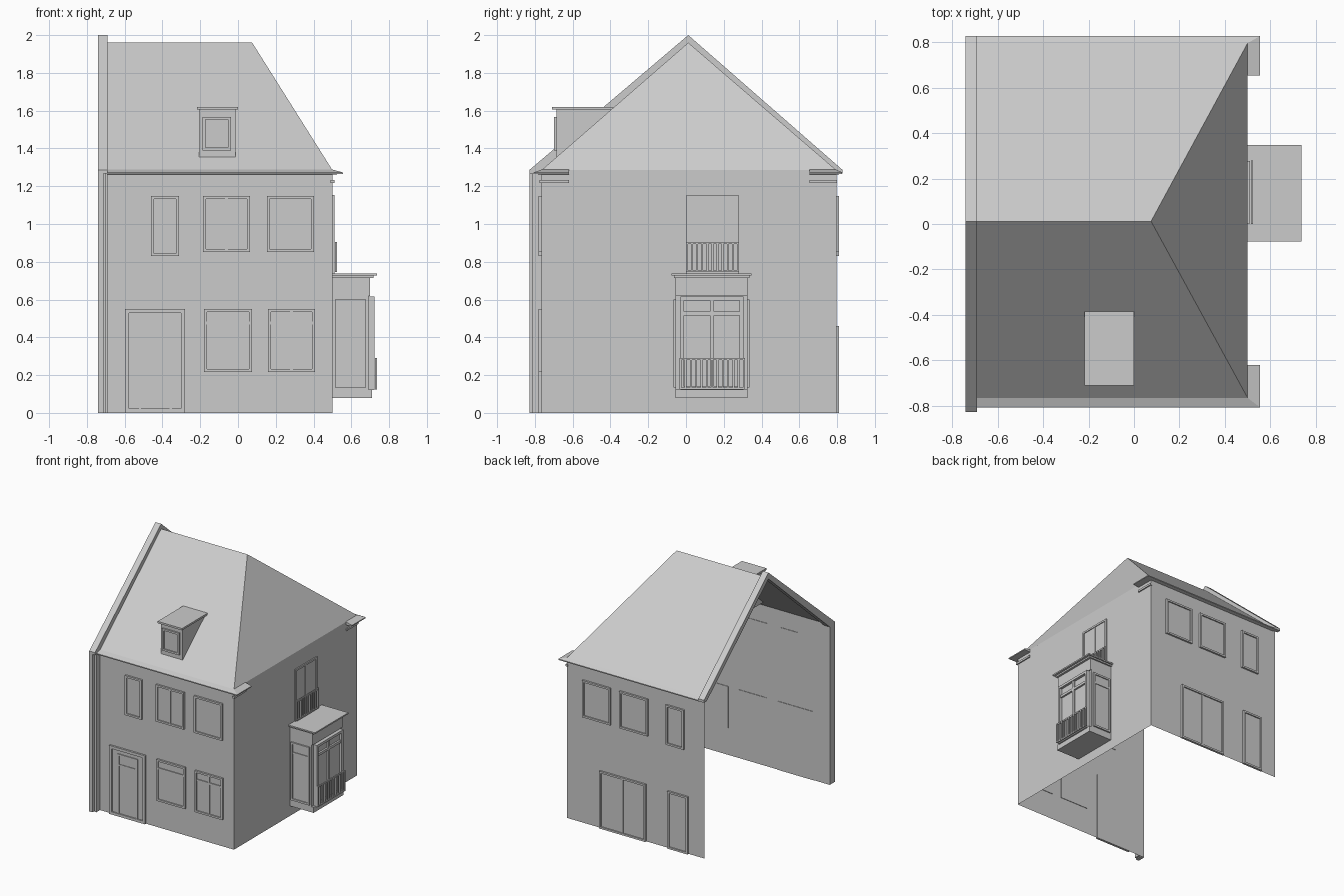
import bpy, bmesh
from mathutils import Matrix, Vector

cube = bpy.data.objects.get("Cube")
if cube:
    bpy.data.objects.remove(cube, do_unlink=True)

grey = bpy.data.materials.new("plain grey")
grey.use_nodes = True
grey.diffuse_color = (0.6, 0.6, 0.6, 1)
grey.node_tree.nodes["Principled BSDF"].inputs["Base Color"].default_value = (0.6, 0.6, 0.6, 1)

# Main dimensions
LEFT, RIGHT = -0.72, 0.5
FRONT, BACK = -0.765, 0.796
EAVE, RIDGE = 1.285, 1.96
MID, RIDGE_END = 0.012, 0.075


def finish(name, bm):
    mesh = bpy.data.meshes.new(name)
    bm.to_mesh(mesh)
    bm.free()
    mesh.materials.append(grey)
    obj = bpy.data.objects.new(name, mesh)
    bpy.context.collection.objects.link(obj)
    return obj


def boxes(name, corner_pairs):
    """One object from axis-aligned boxes, each given by two opposite corners."""
    bm = bmesh.new()
    for a, b in corner_pairs:
        a, b = Vector(a), Vector(b)
        size = [abs(v) for v in b - a]
        place = Matrix.Translation((a + b) / 2) @ Matrix.Diagonal((*size, 1))
        bmesh.ops.create_cube(bm, size=1, matrix=place)
    return finish(name, bm)


def shell(name, polygons):
    """Open sheet from polygons that share corners."""
    bm = bmesh.new()
    for poly in polygons:
        bm.faces.new([bm.verts.new(p) for p in poly])
    bmesh.ops.remove_doubles(bm, verts=bm.verts, dist=0.0001)
    return finish(name, bm)


def skin(name, rings):
    """Closed solid through matching cross-sections."""
    bm = bmesh.new()
    loops = [[bm.verts.new(p) for p in ring] for ring in rings]
    n = len(loops[0])
    for p, q in zip(loops, loops[1:]):
        for i in range(n):
            j = (i + 1) % n
            bm.faces.new((p[i], p[j], q[j], q[i]))
    bm.faces.new(loops[0])
    bm.faces.new(loops[-1])
    bmesh.ops.recalc_face_normals(bm, faces=bm.faces)
    return finish(name, bm)


# Wall planes: along, height, outward distance -> position
def on_front(a, z, d): return (a, FRONT - d, z)
def on_back(a, z, d): return (a, BACK + d, z)
def on_side(a, z, d): return (RIGHT + d, a, z)
def on_bay(a, z, d): return (0.69 + d, a, z)
def on_bay_front(a, z, d): return (a, -0.055 - d, z)
def on_bay_back(a, z, d): return (a, 0.325 + d, z)
def on_dormer(a, z, d): return (a, -0.685 - d, z)


def window(name, wall, a0, a1, z0, z1, bars=(), rails=(), depth=0.015, w=0.015, inner=0.004):
    """Frame, recessed pane, upright bars and cross rails (as fractions)."""
    parts = [(a0, a0 + w, z0, z1, depth), (a1 - w, a1, z0, z1, depth),
             (a0, a1, z1 - w, z1, depth), (a0, a1, z0, z0 + w, depth),
             (a0, a1, z0, z1, depth * 0.35)]
    for t in bars:
        m = a0 + (a1 - a0) * t
        parts.append((m - w / 2, m + w / 2, z0, z1, depth * 0.8))
    for t in rails:
        m = z0 + (z1 - z0) * t
        parts.append((a0, a1, m - w / 2, m + w / 2, depth * 0.8))
    return boxes(name, [(wall(p, r, -inner), wall(q, s, d)) for p, q, r, s, d in parts])


def railing(name, x, y0, y1, z0, z1, count):
    t = 0.005
    parts = [((x - t, y0, z), (x + t, y1, z + 2 * t)) for z in (z0, z1 - 2 * t)]
    for i in range(count):
        y = y0 + t + (y1 - y0 - 2 * t) * i / (count - 1)
        parts.append(((x - t, y - t, z0), (x + t, y + t, z1)))
    return boxes(name, parts)


# Walls, open on the party side
ground = [(LEFT, FRONT), (RIGHT, FRONT), (RIGHT, BACK), (LEFT, BACK)]
shell("walls", [[(*p, 0), (*q, 0), (*q, EAVE), (*p, EAVE)] for p, q in zip(ground, ground[1:])])

# Half-hipped roof
fl, fr, br, bl = [(*p, EAVE) for p in ground]
top_l, top_r = (LEFT, MID, RIDGE), (RIDGE_END, MID, RIDGE)
shell("roof", [[fl, fr, top_r, top_l], [fr, br, top_r], [br, bl, top_l, top_r]])

# Raised gable coping
T = 0.05
coping = [(-0.828, 1.287), (MID, 2.0), (0.828, 1.287), (0.828, 1.287 - 0.02),
          (BACK, 1.287 - 0.02), (MID, 2.0 - T), (FRONT, 1.287 - 0.02), (-0.828, 1.287 - 0.02)]
skin("gable_coping", [[(x, y, z) for y, z in coping] for x in (-0.741, -0.69)])

# Front pier with a downpipe beside it
boxes("front_pier", [((-0.741, -0.828, 0), (-0.712, FRONT, EAVE)),
                     ((-0.705, -0.812, 0), (-0.69, FRONT, EAVE))])

# Cornices returning round the corners, with a band under each return
for side, y, out, end in (("front", FRONT, -0.807, -0.62), ("back", BACK, 0.827, 0.653)):
    stations = [((-0.7, y), (-0.7, out)), ((RIGHT, y), (0.555, out)), ((RIGHT, end), (0.555, end))]
    skin(side + "_cornice", [[(*i, 1.262), (*o, 1.265), (*o, 1.273), (*i, 1.288)] for i, o in stations])
    lip = -0.01 if y < 0 else 0.004
    boxes(side + "_corner_band", [((0.49, y + lip, 1.217), (0.51, end, 1.233))])

# Dormer
boxes("dormer_body", [((-0.206, -0.685, 1.352), (-0.012, -0.38, 1.605))])
boxes("dormer_roof", [((-0.217, -0.71, 1.605), (0, -0.385, 1.62))])
window("dormer_window", on_dormer, -0.187, -0.037, 1.39, 1.567, depth=0.013)

# Front windows and door
window("front_upper_narrow_window", on_front, -0.46, -0.312, 0.83, 1.148)
window("front_upper_middle_window", on_front, -0.185, 0.063, 0.852, 1.148, bars=[0.5])
window("front_upper_end_window", on_front, 0.153, 0.402, 0.852, 1.148)
window("front_lower_middle_window", on_front, -0.18, 0.074, 0.217, 0.55, rails=[0.78])
window("front_lower_end_window", on_front, 0.159, 0.407, 0.217, 0.55, bars=[0.5], rails=[0.78])
window("front_door_surround", on_front, -0.598, -0.28, 0, 0.55, w=0.022)
window("front_door_leaf", on_front, -0.525, -0.35, 0.01, 0.5, rails=[0.82], depth=0.012, w=0.012)

# Back windows and doors
window("back_upper_end_window", on_back, 0.107, 0.357, 0.852, 1.148)
window("back_upper_middle_window", on_back, -0.223, 0.027, 0.852, 1.148)
window("back_upper_narrow_window", on_back, -0.545, -0.384, 0.83, 1.148)
window("back_double_door", on_back, -0.205, 0.205, 0, 0.46, bars=[0.5])
window("back_single_door", on_back, -0.58, -0.4, 0, 0.46)

# Bay on the side wall
boxes("bay_body", [((RIGHT, -0.055, 0.125), (0.69, 0.325, 0.72)),
                   ((RIGHT, -0.055, 0.62), (0.7, 0.325, 0.72))])
boxes("bay_base", [((RIGHT, -0.055, 0.08), (0.71, 0.325, 0.125))])
boxes("bay_roof", [((RIGHT, -0.064, 0.715), (0.718, 0.337, 0.727)),
                   ((RIGHT, -0.076, 0.727), (0.736, 0.348, 0.738))])
window("bay_window", on_bay, -0.03, 0.304, 0.12, 0.615, bars=[0.5], rails=[0.82], depth=0.032, w=0.02)
for label, wall in (("front", on_bay_front), ("back", on_bay_back)):
    window("bay_" + label + "_window", wall, 0.513, 0.677, 0.135, 0.6, rails=[0.82], depth=0.012)
railing("bay_railing", 0.731, -0.035, 0.312, 0.125, 0.29, 13)

# Upper side door with its balcony railing
window("balcony_door", on_side, 0.003, 0.278, 0.738, 1.153, bars=[0.5], depth=0.01)
railing("balcony_railing", 0.519, 0, 0.28, 0.745, 0.905, 11)
